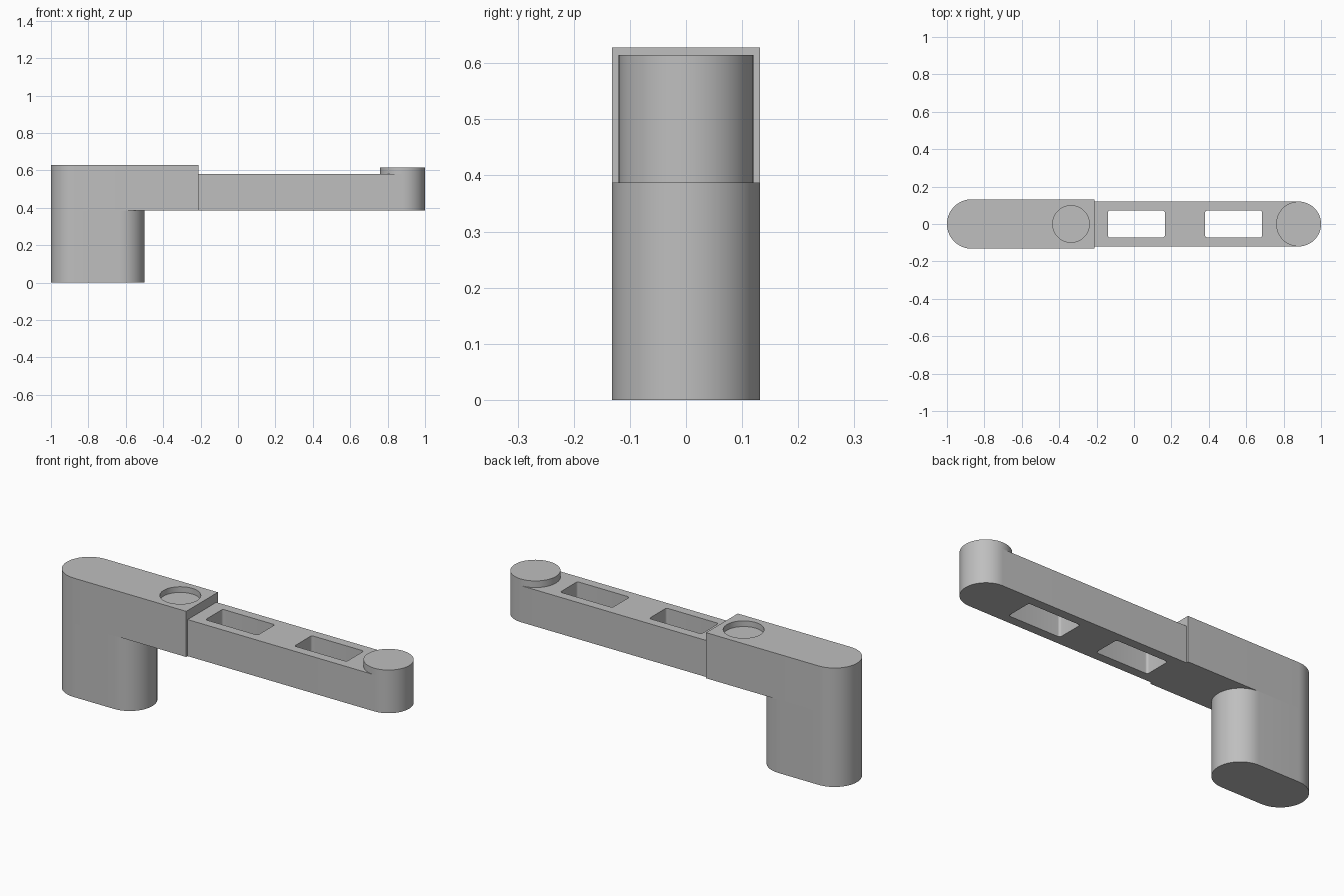
import bpy, bmesh
from math import pi, cos, sin, radians

old = bpy.data.objects.get("Cube")
if old:
    bpy.data.objects.remove(old, do_unlink=True)

grey = bpy.data.materials.new("plain_grey")
grey.use_nodes = True
colour = (0.52, 0.52, 0.52, 1)
grey.diffuse_color = colour
grey.node_tree.nodes["Principled BSDF"].inputs["Base Color"].default_value = colour


def arc(cx, cy, r, start, end, steps):
    """Points on an arc, angles in half turns."""
    angles = [pi * (start + (end - start) * i / steps) for i in range(steps + 1)]
    return [(cx + r * cos(a), cy + r * sin(a)) for a in angles]


def rounded_box(x0, x1, w, r):
    """Outline of a rectangle with four rounded corners."""
    pts = []
    for i, (x, y) in enumerate([(x1 - r, w - r), (x0 + r, w - r),
                                (x0 + r, r - w), (x1 - r, r - w)]):
        pts += arc(x, y, r, i / 2, i / 2 + 0.5, 6)
    return pts


def prism(name, outline, z0, z1):
    """Extrude a plan outline from z0 up to z1."""
    bm = bmesh.new()
    base = bm.faces.new([bm.verts.new((x, y, z0)) for x, y in outline])
    top = bmesh.ops.extrude_face_region(bm, geom=[base])["geom"]
    verts = [v for v in top if isinstance(v, bmesh.types.BMVert)]
    bmesh.ops.translate(bm, verts=verts, vec=(0, 0, z1 - z0))
    bmesh.ops.recalc_face_normals(bm, faces=bm.faces)
    mesh = bpy.data.meshes.new(name)
    bm.to_mesh(mesh)
    bm.free()
    mesh.materials.append(grey)
    ob = bpy.data.objects.new(name, mesh)
    bpy.context.collection.objects.link(ob)
    return ob


def carve(ob, cutter):
    """Subtract a cutter, then hide it."""
    mod = ob.modifiers.new("cut", 'BOOLEAN')
    mod.operation = 'DIFFERENCE'
    mod.solver = 'EXACT'
    mod.object = cutter
    bpy.context.view_layer.objects.active = ob
    bpy.ops.object.modifier_apply(modifier=mod.name)
    bpy.data.objects.remove(cutter, do_unlink=True)


HEAD_W, ARM_W = 0.132, 0.12
FLOOR, ARM_TOP, KNOB_TOP, HEAD_TOP = 0.387, 0.58, 0.615, 0.628
JOIN = -0.21

# Upright post with rounded ends
left_end = arc(HEAD_W - 1, 0, HEAD_W, 0.5, 1.5, 32)
post = prism("post", left_end + arc(-0.5 - HEAD_W, 0, HEAD_W, -0.5, 0.5, 32), 0, FLOOR)

# Head block with a shallow round recess
head = prism("head_block", left_end + [(JOIN, -HEAD_W), (JOIN, HEAD_W)], FLOOR, HEAD_TOP)
carve(head, prism("recess_cutter", arc(-0.337, 0, 0.098, 0, 2, 64)[:-1],
                  HEAD_TOP - 0.03, HEAD_TOP + 0.1))

# Slim arm with a rounded tip and two windows through it
arm = prism("arm", [(JOIN, ARM_W), (JOIN, -ARM_W)]
            + arc(1 - ARM_W, 0, ARM_W, -0.5, 0.5, 32), FLOOR, ARM_TOP)
for x in (-0.14, 0.38):
    carve(arm, prism("window_cutter", rounded_box(x, x + 0.305, 0.072, 0.012), 0.2, 0.8))

# Round knob on the arm tip
knob = prism("tip_knob", arc(1 - ARM_W, 0, ARM_W, 0, 2, 64)[:-1], ARM_TOP, KNOB_TOP)

# Smooth the curved walls, keep the edges crisp
for ob in (post, head, arm, knob):
    bpy.ops.object.select_all(action='DESELECT')
    ob.select_set(True)
    bpy.context.view_layer.objects.active = ob
    bpy.ops.object.shade_smooth_by_angle(angle=radians(30))
